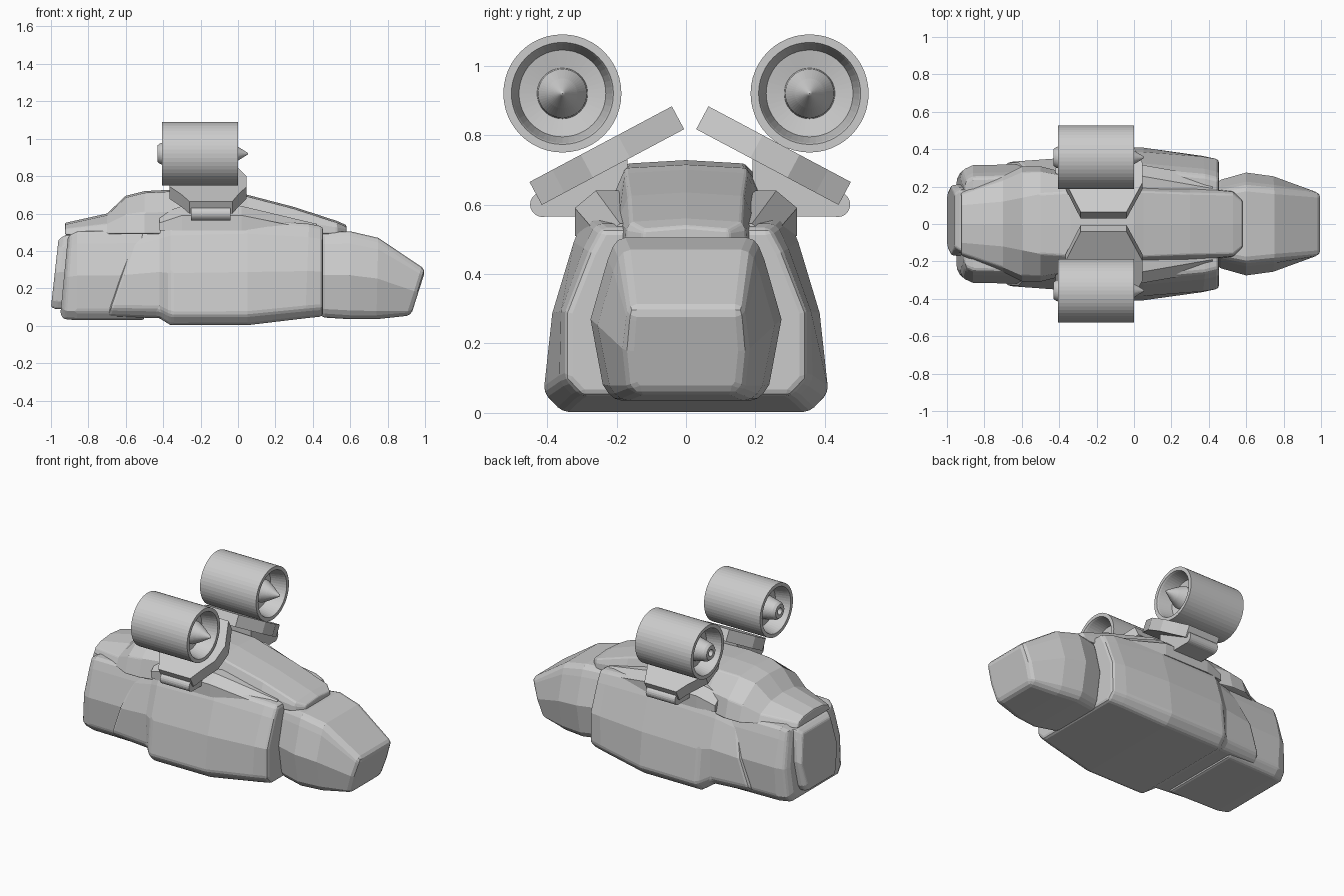
import bpy, bmesh, math
from mathutils import Vector

if "Cube" in bpy.data.objects:
    bpy.data.objects.remove(bpy.data.objects["Cube"])


def make_object(name, verts, faces, bevel=0.0, segments=2):
    me = bpy.data.meshes.new(name)
    me.from_pydata(verts, [], faces)
    bm = bmesh.new()
    bm.from_mesh(me)
    bmesh.ops.remove_doubles(bm, verts=bm.verts, dist=1e-5)
    bmesh.ops.recalc_face_normals(bm, faces=bm.faces)
    bm.to_mesh(me)
    bm.free()
    ob = bpy.data.objects.new(name, me)
    bpy.context.collection.objects.link(ob)
    if bevel:
        m = ob.modifiers.new("bevel", "BEVEL")
        m.width, m.segments = bevel, segments
        m.limit_method, m.angle_limit = "ANGLE", math.radians(35)
    return ob


def skin(name, rings, bevel=0.0, segments=2):
    """Bridge equal-length rings and cap both ends."""
    n = len(rings[0])
    verts = [p for r in rings for p in r]
    faces = [tuple(range(n)), tuple(range(len(verts) - n, len(verts)))]
    for k in range(len(rings) - 1):
        for i in range(n):
            j = (i + 1) % n
            faces.append((k * n + i, k * n + j, (k + 1) * n + j, (k + 1) * n + i))
    return make_object(name, verts, faces, bevel, segments)


def body(name, stations, bevel, cy=0.0, mid=0.5):
    """Loft of symmetric sections: x low, x high, z low, z high, half widths low / middle / high."""
    rings = []
    for xl, xh, zl, zh, wl, wm, wh in stations:
        h = zh - zl
        half = [(wl * 0.87, 0), (wl, 0.1), (wm, mid), (wh + (wm - wh) * 0.35, 0.86), (wh, 1)]
        pts = half + [(-y, t) for y, t in reversed(half)]
        rings.append([(xl + (xh - xl) * t, cy + y, zl + h * t) for y, t in pts])
    return skin(name, rings, bevel)


# Lower hull: middle, rear and nose sections
body("main_hull", [
    (-0.70, -0.55, .05, .49, .33, .335, .25),
    (-0.42, -0.42, .04, .535, .35, .35, .27),
    (-0.36, -0.36, .003, .56, .41, .385, .29),
    (0.05, 0.05, .003, .572, .41, .385, .29),
    (0.36, 0.38, .04, .545, .365, .36, .26),
    (0.455, 0.455, .05, .53, .345, .345, .24)], .018)
body("rear_hull", [
    (-0.95, -0.91, .06, .47, .24, .25, .19),
    (-0.93, -0.90, .035, .485, .28, .29, .23),
    (-0.86, -0.86, .03, .505, .30, .315, .25),
    (-0.50, -0.50, .03, .51, .31, .32, .26)], .015)
body("nose", [
    (0.44, 0.44, .045, .50, .20, .23, .17),
    (0.60, 0.60, .035, .505, .24, .275, .20),
    (0.74, 0.75, .035, .47, .22, .255, .185),
    (0.925, 1.003, .055, .30, .165, .175, .165)], .025)
body("rear_hatch", [
    (-1.00, -0.96, .10, .46, .15, .185, .14),
    (-0.975, -0.925, .09, .485, .17, .19, .165),
    (-0.91, -0.87, .09, .485, .17, .19, .165)], .01, cy=.02)

# Upper deck running from the tail to just above the nose
rings = []
for x, zl, zh, wl, wh in [(-0.925, .485, .55, .17, .10), (-0.70, .49, .60, .26, .12),
                          (-0.60, .49, .695, .31, .14), (-0.50, .49, .72, .31, .16),
                          (-0.34, .49, .728, .27, .17), (0.00, .49, .715, .23, .175),
                          (0.05, .49, .70, .21, .175), (0.30, .49, .635, .20, .165),
                          (0.53, .49, .56, .175, .16), (0.58, .495, .538, .125, .12)]:
    ws = wl * 0.8 + wh * 0.2
    zs = zl + (zh - zl) * 0.5
    half = [(wl, zl), (ws, zs), (wh, zh - .01), (0, zh)]
    rings.append([(x, y, z) for y, z in half] + [(x, -y, z) for y, z in reversed(half[:3])])
skin("upper_deck", rings, .008)


def revolve(name, profile, cy, cz, n=48):
    rings = [[(x, cy + r * math.cos(2 * math.pi * i / n), cz + r * math.sin(2 * math.pi * i / n))
              for i in range(n)] for x, r in profile]
    return skin(name, rings)


for side, label in ((1, "left"), (-1, "right")):
    # Sloping eight-sided engine arm
    oy = .012
    low, high = Vector((side * .445 + oy, .632)), Vector((side * .035 + oy, .85))
    nrm = Vector((side * .47, .88)) * .0375
    outline = [(0, -.26, -.03), (.16, -.30, .0), (.36, -.365, .045), (.62, -.365, .045), (1, -.285, -.04)]
    flat = [(t, a) for t, a, b in outline] + [(t, b) for t, a, b in reversed(outline)]
    rings = []
    for s in (-1, 1):
        ring = []
        for t, x in flat:
            p = low.lerp(high, t) + nrm * s
            ring.append((x, p.x, p.y))
        rings.append(ring)
    skin(label + "_engine_arm", rings)

    # Bracket and hinge barrel under the arm
    skin(label + "_arm_bracket", [
        [(x, side * y + oy, z) for y, z in ((.18, .53), (.30, .565), (.42, .565), (.42, .61), (.18, .73))]
        for x in (-.25, -.04)])
    revolve(label + "_hinge", [(-.25, .036), (-.04, .036)], side * .425 + oy, .60, 20)

    # Shoulder wedge between hull and deck
    skin(label + "_shoulder", [
        [(x, side * y, z) for y, z in ((.15, .50), (w, .51), (w, h - .05), (w - .06, h), (.15, h))]
        for x, w, h in ((-.42, .30, .60), (-.30, .32, .64), (.02, .32, .64), (.42, .25, .545))])

    # Engine: cowling, recessed bowl, hub and spinner turned in one profile
    cy = side * .356
    revolve(label + "_engine", [
        (-.395, .0), (-.395, .018), (-.43, .022), (-.43, .045), (-.415, .056), (-.33, .073),
        (-.31, .125), (-.395, .143), (-.405, .147), (-.405, .17), (0, .17), (0, .147),
        (-.01, .143), (-.10, .125), (-.11, .073), (-.06, .07), (-.01, .043), (.05, .006), (.055, .0)], cy, .92)
